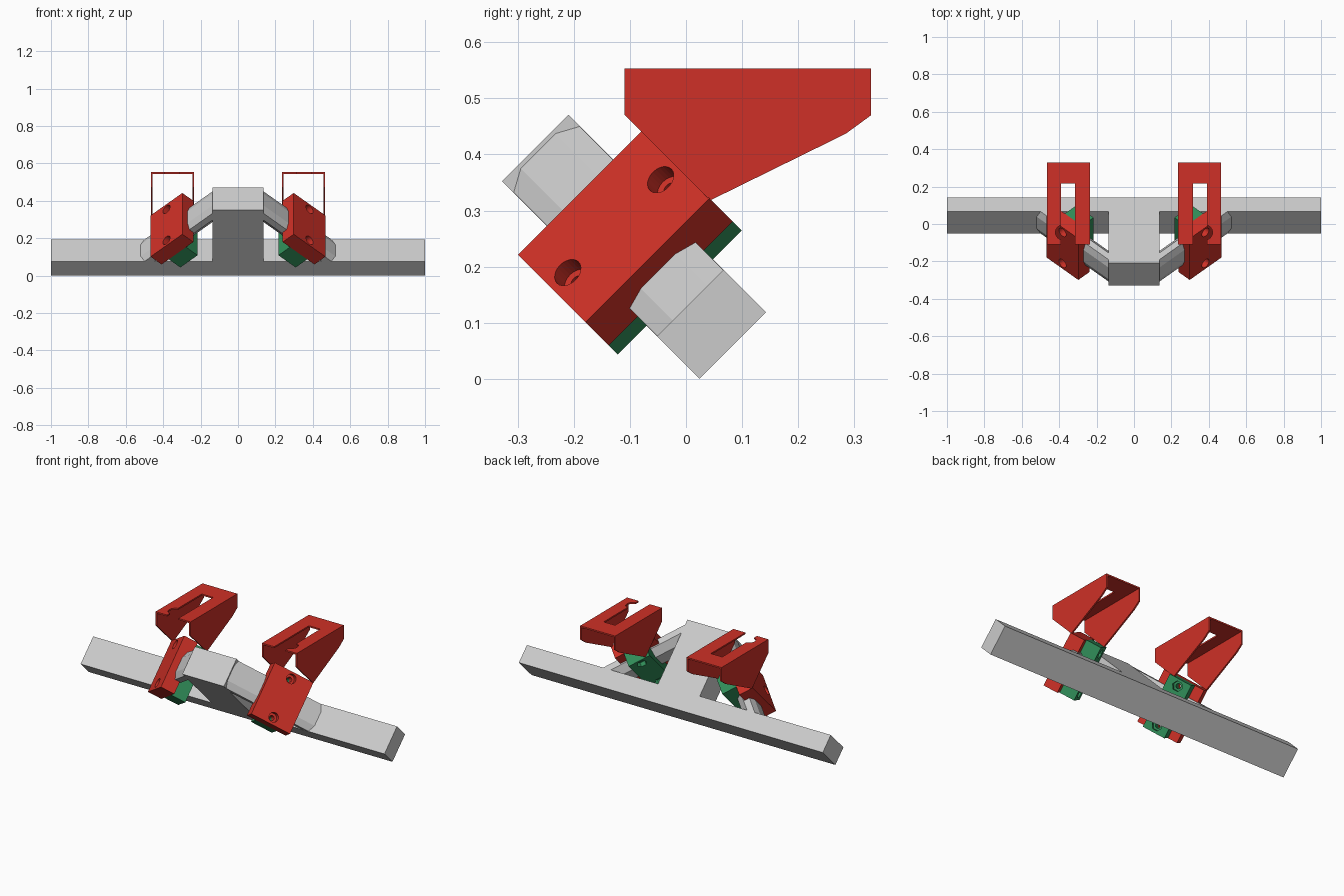
import bpy, bmesh
from math import sin, cos, pi, sqrt
from mathutils import Vector

if "Cube" in bpy.data.objects:
    bpy.data.objects.remove(bpy.data.objects["Cube"])

R = sqrt(0.5)


def material(name, rgb):
    m = bpy.data.materials.new(name)
    m.diffuse_color = (*rgb, 1)
    m.use_nodes = True
    m.node_tree.nodes["Principled BSDF"].inputs["Base Color"].default_value = m.diffuse_color
    return m


RED = material("red", (0.62, 0.03, 0.02))
GREEN = material("green", (0.03, 0.27, 0.10))


# Tilted frame of the bar: x sideways, v up-forward, n up-backward
def tilt(x, v, n):
    return Vector((x, 0.024 + (n - v) * R, (n + v) * R))


# Clamp frame: s along the strut, n across it, w inward from the clamp face
def clamp(s, n, w):
    return tilt(0.3825 + (s - w) * R, 0.30 - (s + w) * R, n)


def along_strut(n, w, s):
    return clamp(s, n, w)


def side(y, z, x):
    return Vector((x, y, z))


def flat(x, y, z):
    return Vector((x, y, z))


def prisms(name, parts, frame, mat=None, mirror=False):
    """Extrude each (profile, start, end) in the given frame into one object."""
    bm = bmesh.new()
    for pts, h0, h1 in parts:
        lo = [bm.verts.new(frame(a, b, h0)) for a, b in pts]
        hi = [bm.verts.new(frame(a, b, h1)) for a, b in pts]
        bm.faces.new(lo)
        bm.faces.new(hi[::-1])
        for i in range(len(pts)):
            j = (i + 1) % len(pts)
            bm.faces.new((lo[j], lo[i], hi[i], hi[j]))
    bmesh.ops.recalc_face_normals(bm, faces=bm.faces[:])
    me = bpy.data.meshes.new(name)
    bm.to_mesh(me)
    bm.free()
    ob = bpy.data.objects.new(name, me)
    bpy.context.collection.objects.link(ob)
    if mat:
        me.materials.append(mat)
    if mirror:
        ob.modifiers.new("Mirror", 'MIRROR').use_mirror_merge = False
    return ob


def rect(a0, a1, b0, b1):
    return [(a0, b0), (a1, b0), (a1, b1), (a0, b1)]


def ring(b, r, n):
    return [(r * cos(2 * pi * i / n), b + r * sin(2 * pi * i / n)) for i in range(n)]


def cutter(name, radius, sides, w0, w1):
    ob = prisms(name, [(ring(n, radius, sides), w0, w1) for n in (-0.032, 0.202)], clamp)
    ob.hide_render = True
    ob.hide_viewport = True
    ob.display_type = 'WIRE'
    return ob


def cut(ob, cutters):
    for c in cutters:
        m = ob.modifiers.new(c.name, 'BOOLEAN')
        m.operation = 'DIFFERENCE'
        m.solver = 'EXACT'
        m.object = c
    ob.modifiers.new("Mirror", 'MIRROR').use_mirror_merge = False


# Main bar with central stem
prisms("bar_and_stem", [([(-1, 0), (1, 0), (1, 0.107), (0.137, 0.107), (0.137, 0.498),
                          (-0.137, 0.498), (-0.137, 0.107), (-1, 0.107)], 0, 0.168)], tilt)

# Diagonal eight-sided struts
section = [(0.001, 0.054), (0.04, 0.039), (0.128, 0.039), (0.167, 0.054),
           (0.167, 0.090), (0.128, 0.128), (0.04, 0.128), (0.001, 0.090)]
prisms("strut", [(section, -0.315, 0.236)], along_strut, mirror=True)

# Clamp halves with screw and nut recesses
bores = cutter("bore_cutter", 0.027, 24, -0.02, 0.035)
shafts = cutter("shaft_cutter", 0.014, 16, -0.03, 0.20)
nuts = cutter("nut_cutter", 0.028, 6, 0.145, 0.20)
outer = prisms("outer_clamp", [(rect(-0.12, 0.12, -0.072, 0.24), 0, 0.083)], clamp, RED)
cut(outer, [bores, shafts])
inner = prisms("inner_clamp", [(rect(-0.065, 0.065, -0.072, 0.24), 0.083, 0.17)], clamp, GREEN)
cut(inner, [shafts, nuts])

# Bracket side walls
wall = [(-0.11, 0.545), (0.33, 0.545), (0.33, 0.47), (0.285, 0.437), (0.043, 0.318), (-0.11, 0.471)]
prisms("bracket_walls", [(wall, 0.235, 0.244), (wall, 0.456, 0.465)], side, RED, mirror=True)

# Forked bracket top, with a round screwdriver notch beside the slot
notch = [(0.38 + 0.04 * cos(t), -0.045 + 0.04 * sin(t))
         for t in [(-75 + 15 * i) * pi / 180 for i in range(11)]]
top = [(0.235, -0.11), (0.315, -0.11), (0.315, 0.217), (0.39, 0.217)] + notch[::-1] + \
      [(0.39, -0.11), (0.465, -0.11), (0.465, 0.33), (0.235, 0.33)]
prisms("bracket_top", [(top, 0.544, 0.553)], flat, RED, mirror=True)
